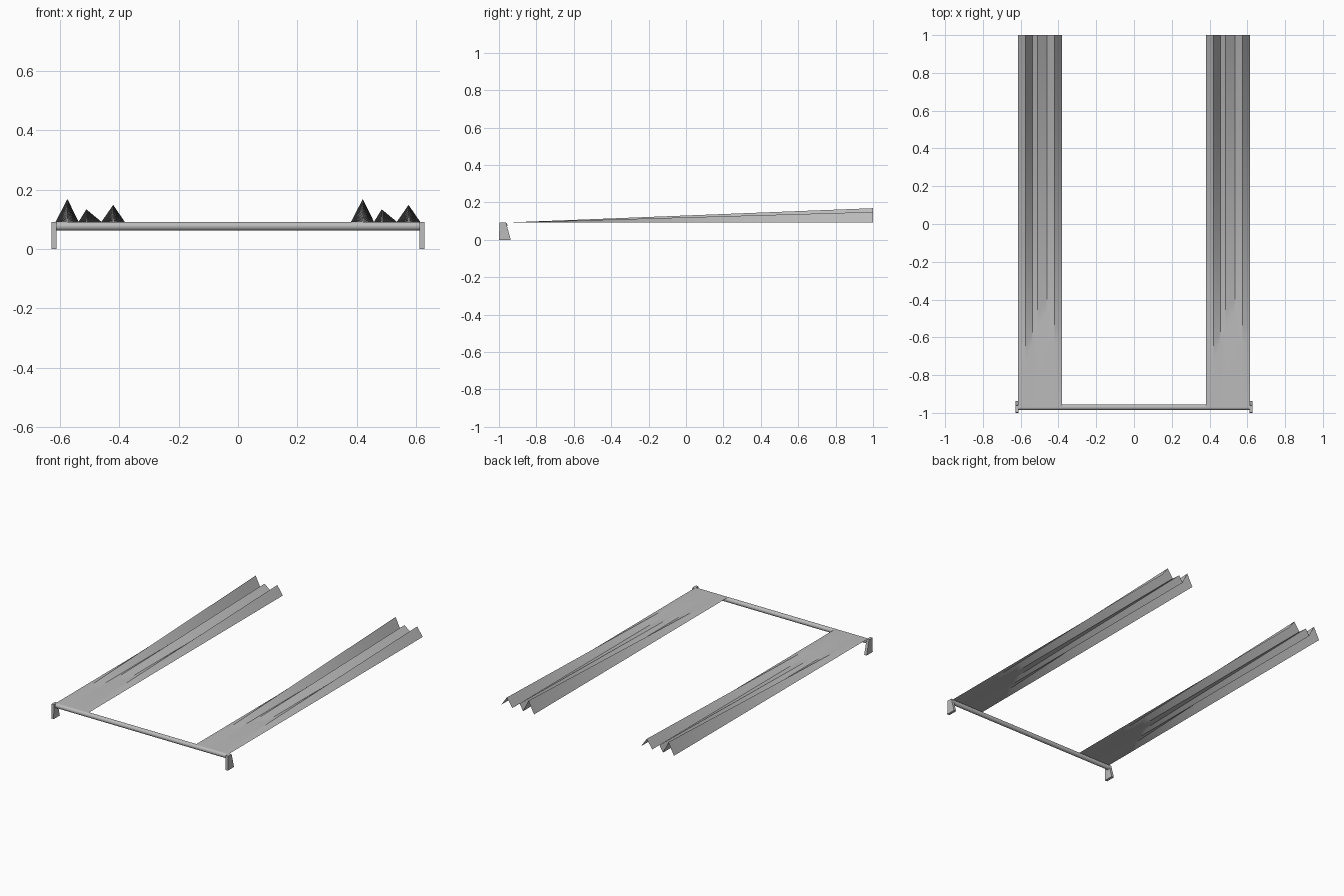
import bpy
import bmesh
import math

cube = bpy.data.objects.get("Cube")
if cube:
    bpy.data.objects.remove(cube, do_unlink=True)

grey = bpy.data.materials.new("plain grey")
grey.use_nodes = True
grey.diffuse_color = (0.5, 0.5, 0.5, 1)
grey.node_tree.nodes["Principled BSDF"].inputs["Base Color"].default_value = (0.5, 0.5, 0.5, 1)


def finish(name, bm, smooth=True):
    mesh = bpy.data.meshes.new(name)
    bm.to_mesh(mesh)
    bm.free()
    mesh.materials.append(grey)
    obj = bpy.data.objects.new(name, mesh)
    bpy.context.collection.objects.link(obj)
    if smooth:
        bpy.ops.object.select_all(action="DESELECT")
        obj.select_set(True)
        bpy.context.view_layer.objects.active = obj
        bpy.ops.object.shade_smooth_by_angle(angle=math.radians(30))
    return obj


BASE = 0.092
BAR_Y = -0.97

# Pleated sheets: flat at the bar, folding into three ridges at the back
FOLDS = [(-0.117, 0), (-0.077, 0.077), (-0.0395, 0), (-0.0135, 0.042),
         (0.0375, 0), (0.077, 0.057), (0.116, 0)]
STEPS = 24


def pleated_sheet(name, centre):
    bm = bmesh.new()
    rows = []
    for i in range(STEPS + 1):
        t = i / STEPS
        y = BAR_Y + t * (1 - BAR_Y)
        rows.append([bm.verts.new((centre + x, y, BASE + h * t)) for x, h in FOLDS])
    for a, b in zip(rows, rows[1:]):
        for j in range(len(FOLDS) - 1):
            bm.faces.new((a[j], a[j + 1], b[j + 1], b[j]))
    finish(name, bm)


pleated_sheet("right_pleated_sheet", -0.4975)
pleated_sheet("left_pleated_sheet", 0.4975)

# Round cross bar joining the feet
bm = bmesh.new()
bmesh.ops.create_cone(bm, cap_ends=True, segments=24, radius1=0.015, radius2=0.015, depth=1.23)
bar = finish("cross_bar", bm)
bar.rotation_euler = (0, math.pi / 2, 0)
bar.location = (0, BAR_Y, BASE - 0.015)

# Tapered foot plates at the bar ends
SIDE = [(-1, 0), (-0.937, 0), (-0.962, BASE), (-0.997, BASE)]
for name, sign in (("right_foot", -1), ("left_foot", 1)):
    bm = bmesh.new()
    face = bm.faces.new([bm.verts.new((sign * 0.611, y, z)) for y, z in SIDE])
    out = bmesh.ops.extrude_face_region(bm, geom=[face])
    for v in out["geom"]:
        if isinstance(v, bmesh.types.BMVert):
            v.co.x = sign * 0.628
    bmesh.ops.recalc_face_normals(bm, faces=bm.faces)
    finish(name, bm, smooth=False)
